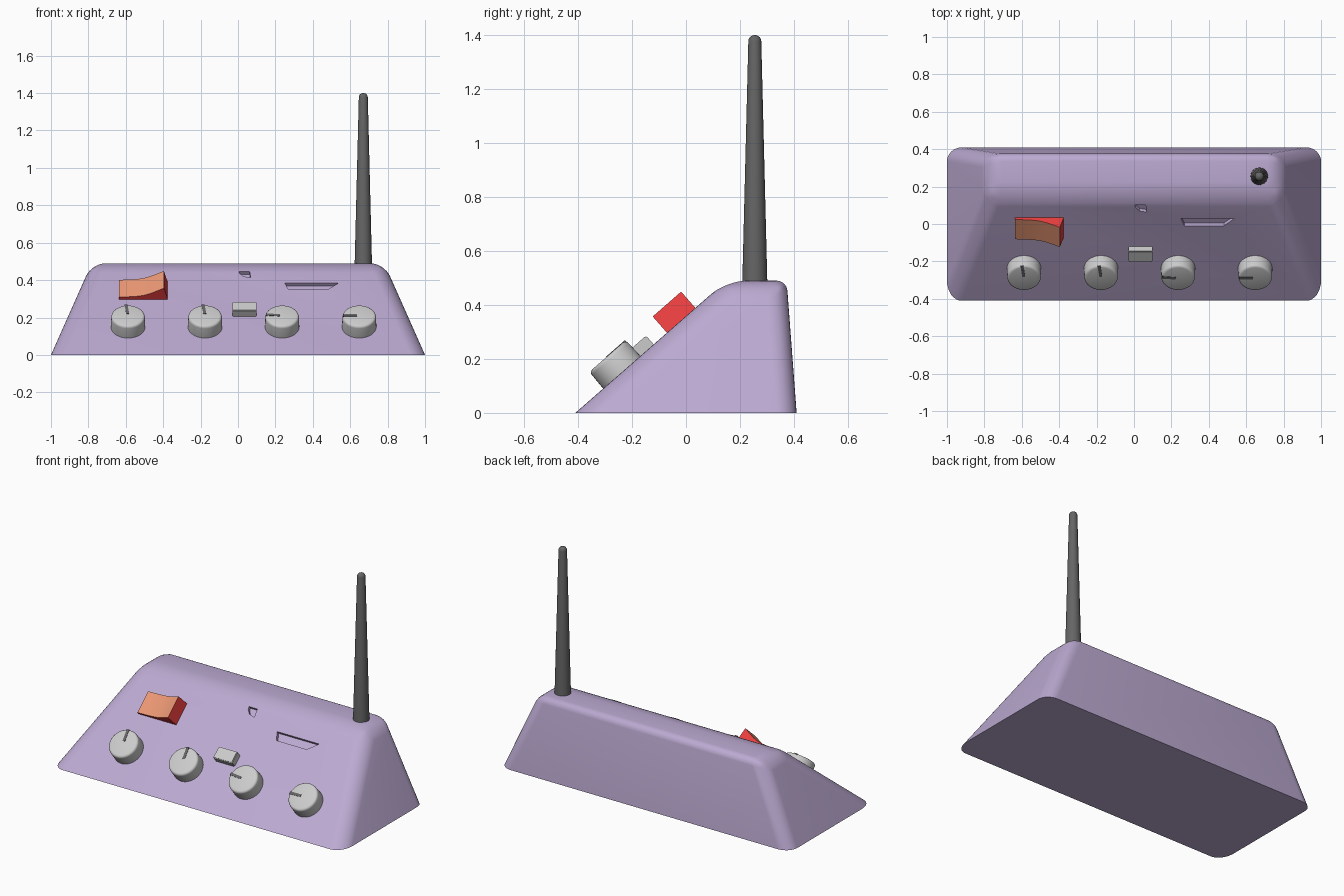
import bpy, bmesh, math
from mathutils import Matrix, Vector

if "Cube" in bpy.data.objects:
    bpy.data.objects.remove(bpy.data.objects["Cube"])

SLOPE = 0.875
TILT = math.atan(SLOPE)


def material(name, rgb):
    m = bpy.data.materials.new(name)
    m.diffuse_color = (*rgb, 1)
    m.use_nodes = True
    m.node_tree.nodes["Principled BSDF"].inputs["Base Color"].default_value = m.diffuse_color
    return m


PURPLE = material("purple", (0.50, 0.40, 0.64))
RED = material("red", (0.85, 0.05, 0.05))
ORANGE = material("orange", (0.85, 0.32, 0.18))
DARK = material("dark_grey", (0.13, 0.13, 0.13))


def panel(x, y):
    """Frame on the sloping front panel: local z is the panel normal."""
    return Matrix.Translation((x, y, SLOPE * (y + 0.41))) @ Matrix.Rotation(TILT, 4, 'X')


def make(name, bm, mats=(), matrix=Matrix()):
    bmesh.ops.recalc_face_normals(bm, faces=bm.faces)
    me = bpy.data.meshes.new(name)
    bm.to_mesh(me)
    bm.free()
    ob = bpy.data.objects.new(name, me)
    bpy.context.collection.objects.link(ob)
    ob.matrix_world = matrix
    for m in mats:
        me.materials.append(m)
    return ob


def select(ob):
    bpy.ops.object.select_all(action='DESELECT')
    ob.select_set(True)
    bpy.context.view_layer.objects.active = ob


def smooth(ob, angle=35):
    select(ob)
    bpy.ops.object.shade_smooth_by_angle(angle=math.radians(angle))


def prism(points, offset):
    """Extrude a closed outline along offset."""
    bm = bmesh.new()
    f = bm.faces.new([bm.verts.new(p) for p in points])
    ext = bmesh.ops.extrude_face_region(bm, geom=[f])
    vs = [g for g in ext['geom'] if isinstance(g, bmesh.types.BMVert)]
    bmesh.ops.translate(bm, verts=vs, vec=offset)
    return bm


def box(size, centre):
    bm = bmesh.new()
    bmesh.ops.create_cube(bm, size=1)
    bmesh.ops.scale(bm, vec=size, verts=bm.verts)
    bmesh.ops.translate(bm, vec=centre, verts=bm.verts)
    return bm


def lathe(profile, n=40):
    """Revolve (radius, z) points around z and cap both ends."""
    bm = bmesh.new()
    rings = [[bm.verts.new((r * math.cos(2 * math.pi * i / n),
                            r * math.sin(2 * math.pi * i / n), z)) for i in range(n)]
             for r, z in profile]
    for a, b in zip(rings, rings[1:]):
        for i in range(n):
            j = (i + 1) % n
            bm.faces.new((a[i], a[j], b[j], b[i]))
    bm.faces.new(rings[0])
    bm.faces.new(rings[-1])
    return bm


# Body: tapered wedge, rounded everywhere except around the base
bm = bmesh.new()
lo = [bm.verts.new(p) for p in ((-1, -.41, 0), (1, -.41, 0), (1, .41, 0), (-1, .41, 0))]
hi = [bm.verts.new(p) for p in ((-.782, .15, .49), (.782, .15, .49), (.782, .373, .49), (-.782, .373, .49))]
bm.faces.new(lo)
bm.faces.new(hi)
for i in range(4):
    j = (i + 1) % 4
    bm.faces.new((lo[i], lo[j], hi[j], hi[i]))
weight = bm.edges.layers.float.new("bevel_weight_edge")
for e in bm.edges:
    zs = [v.co.z for v in e.verts]
    if max(zs) > 0:
        back_top = min(zs) > .4 and min(v.co.y for v in e.verts) > .3
        e[weight] = 0.5 if back_top else 1.0
body = make("body", bm, [PURPLE])
bev = body.modifiers.new("round", 'BEVEL')
bev.limit_method = 'WEIGHT'
bev.width = 0.075
bev.segments = 8

# Recesses in the panel
cutters = []
for name, at, outline in (
        ("long_recess", (0.39, 0.01), ((-.12, -.026), (.09, -.026), (.148, .026), (-.14, .026))),
        ("small_recess", (0.035, 0.083), ((-.005, -.018), (.033, -.027), (.027, .025), (-.03, .025), (-.027, .008)))):
    c = make(name + "_cutter", prism([(x, y, -.022) for x, y in outline], (0, 0, .1)), matrix=panel(*at))
    c.hide_render = True
    cut = body.modifiers.new(name, 'BOOLEAN')
    cut.operation = 'DIFFERENCE'
    cut.solver = 'EXACT'
    cut.object = c
    cutters.append(c)
select(body)
for m in list(body.modifiers):
    bpy.ops.object.modifier_apply(modifier=m.name)
for c in cutters:
    bpy.data.objects.remove(c)
smooth(body, 30)

# Knobs with dark pointers
for i, (x, ang) in enumerate(((-.588, 97), (-.176, 97), (.236, 175), (.648, 180)), 1):
    frame = panel(x, -.238)
    knob = [(.092, -.01), (.09, .066), (.088, .073), (.083, .078), (.076, .08)]
    smooth(make(f"knob_{i}", lathe(knob), matrix=frame))
    make(f"knob_pointer_{i}", box((.075, .016, .03), (.05, 0, .067)), [DARK],
         frame @ Matrix.Rotation(math.radians(ang), 4, 'Z'))

# Push button
bm = box((.13, .075, .065), (0, 0, .0105))
bmesh.ops.bevel(bm, geom=bm.edges[:], offset=.004, segments=2, affect='EDGES')
smooth(make("push_button", bm, matrix=panel(.035, -.148)))

# Rocker switch: curved orange top on a red block
curve = [(-.132, .016), (-.075, .019), (-.03, .023), (0, .029), (.035, .042), (.07, .06), (.107, .08)]
outline = [(-.132, -.02), *curve, (.132, -.02)]
bm = prism([(x, -.07, z) for x, z in outline], (0, .14, 0))
bm.normal_update()
bmesh.ops.recalc_face_normals(bm, faces=bm.faces)
for f in bm.faces:
    if f.normal.z > .5:
        f.material_index = 1
smooth(make("rocker_switch", bm, [RED, ORANGE], panel(-.503, -.018)), 30)

# Antenna with rounded tip
tip = [(.024 * math.cos(t), 1.378 + .022 * math.sin(t)) for t in (0, .35, .7, 1.0, 1.25)]
tip.append((.004, 1.4))
smooth(make("antenna", lathe([(.047, .46), *tip], 32), [DARK], Matrix.Translation((.67, .255, 0))), 50)
